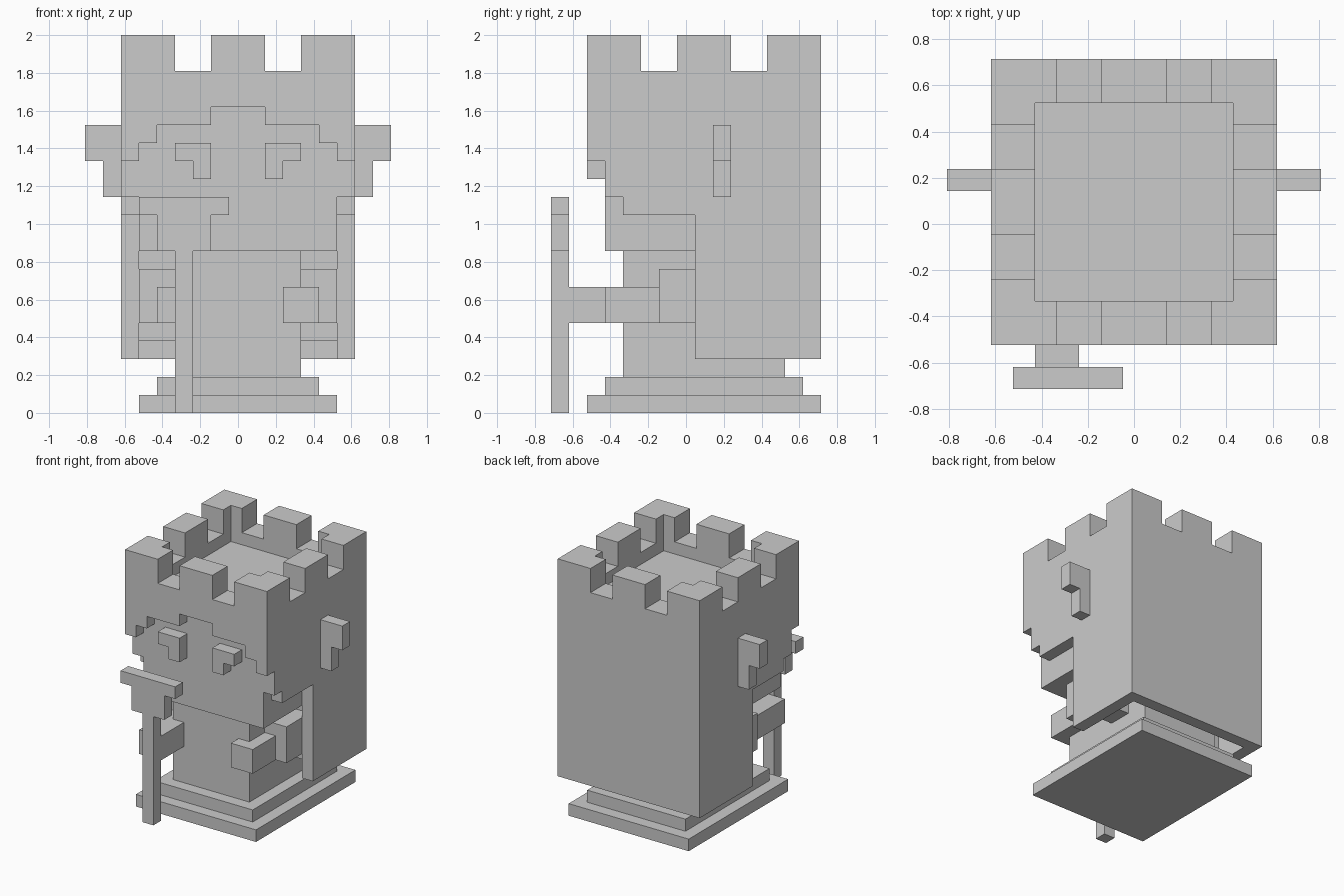
import bpy, bmesh

if "Cube" in bpy.data.objects:
    bpy.data.objects.remove(bpy.data.objects["Cube"])

U = 2 / 21  # one block of the grid


def add(name, bm):
    bmesh.ops.recalc_face_normals(bm, faces=bm.faces)
    me = bpy.data.meshes.new(name)
    bm.to_mesh(me)
    bm.free()
    ob = bpy.data.objects.new(name, me)
    bpy.context.collection.objects.link(ob)
    return ob


def prism(name, outline, axis, lo, hi):
    """Extrude an outline of (side, z) points along axis x or y."""
    bm = bmesh.new()
    place = (lambda s, z, d: (d * U, s * U, z * U)) if axis == 'x' else \
            (lambda s, z, d: (s * U, d * U, z * U))
    face = bm.faces.new([bm.verts.new(place(s, z, lo)) for s, z in outline])
    new = bmesh.ops.extrude_face_region(bm, geom=[face])['geom']
    shift = place(0, 0, hi - lo)
    bmesh.ops.translate(bm, vec=shift,
                        verts=[v for v in new if isinstance(v, bmesh.types.BMVert)])
    return add(name, bm)


def box(name, x0, x1, y0, y1, z0, z1):
    return prism(name, [(x0, z0), (x1, z0), (x1, z1), (x0, z1)], 'y', y0, y1)


def cut(ob, cutter):
    mod = ob.modifiers.new('cut', 'BOOLEAN')
    mod.operation = 'DIFFERENCE'
    mod.solver = 'EXACT'
    mod.object = cutter
    bpy.context.view_layer.objects.active = ob
    bpy.ops.object.modifier_apply(modifier=mod.name)
    bpy.data.objects.remove(cutter)


def mirrored(outline):
    return outline + [(-x, z) for x, z in reversed(outline)]


def brow(bottom):
    return mirrored([(5.5, bottom), (5.5, 15), (4.5, 15), (4.5, 16), (1.5, 16), (1.5, 17)])


# Stepped base and body
box('base_lower', -5.5, 5.5, -5.5, 7.5, 0, 1)
box('base_upper', -4.5, 4.5, -4.5, 6.5, 1, 2)
box('body', -3.5, 3.5, -3.5, 5.5, 2, 9)

# Head filling the hood
prism('head', brow(9), 'y', -4.5, 6.5)

# Cloak: side profile, hollowed, with a crenellated top
cloak = prism('cloak', [(-5.5, 21), (-5.5, 14), (-4.5, 14), (-4.5, 12), (-3.5, 12),
                        (-3.5, 11), (0.5, 11), (0.5, 3), (7.5, 3), (7.5, 21)],
              'x', -6.5, 6.5)
cut(cloak, prism('cavity', brow(-1), 'y', -9, 6.5))
cut(cloak, box('crown_well', -4.5, 4.5, -3.5, 5.5, 18, 23))
for c in (-2.5, 2.5):
    cut(cloak, box('notch_x', c - 1, c + 1, -9, 11, 19, 23))
    cut(cloak, box('notch_y', -9, 9, c, c + 2, 19, 23))

# Paired parts
for side, s in (('left', -1), ('right', 1)):
    prism('eye_' + side, [(s * x, z) for x, z in
          [(1.5, 13), (2.5, 13), (2.5, 14), (3.5, 14), (3.5, 15), (1.5, 15)]],
          'y', -5.5, -4.5)
    prism('ear_' + side, [(s * x, z) for x, z in
          [(6.5, 12), (7.5, 12), (7.5, 14), (8.5, 14), (8.5, 16), (6.5, 16)]],
          'y', 1.5, 2.5)
    box('shoulder_' + side, s * 3.5, s * 5.5, 1.5, 3.5, 4, 9)
    box('arm_' + side, s * 3.5, s * 5.5, -1.5, 1.5, 5, 8)
    box('hand_' + side, s * 2.5, s * 4.5, -6.5 if s < 0 else -4.5, -1.5, 5, 7)

# Staff with stepped head, held in the left-hand side of the front view
prism('staff', [(x - 3, z) for x, z in
      mirrored([(0.5, 0), (0.5, 9), (1.5, 9), (1.5, 11), (2.5, 11), (2.5, 12)])],
      'y', -7.5, -6.5)
